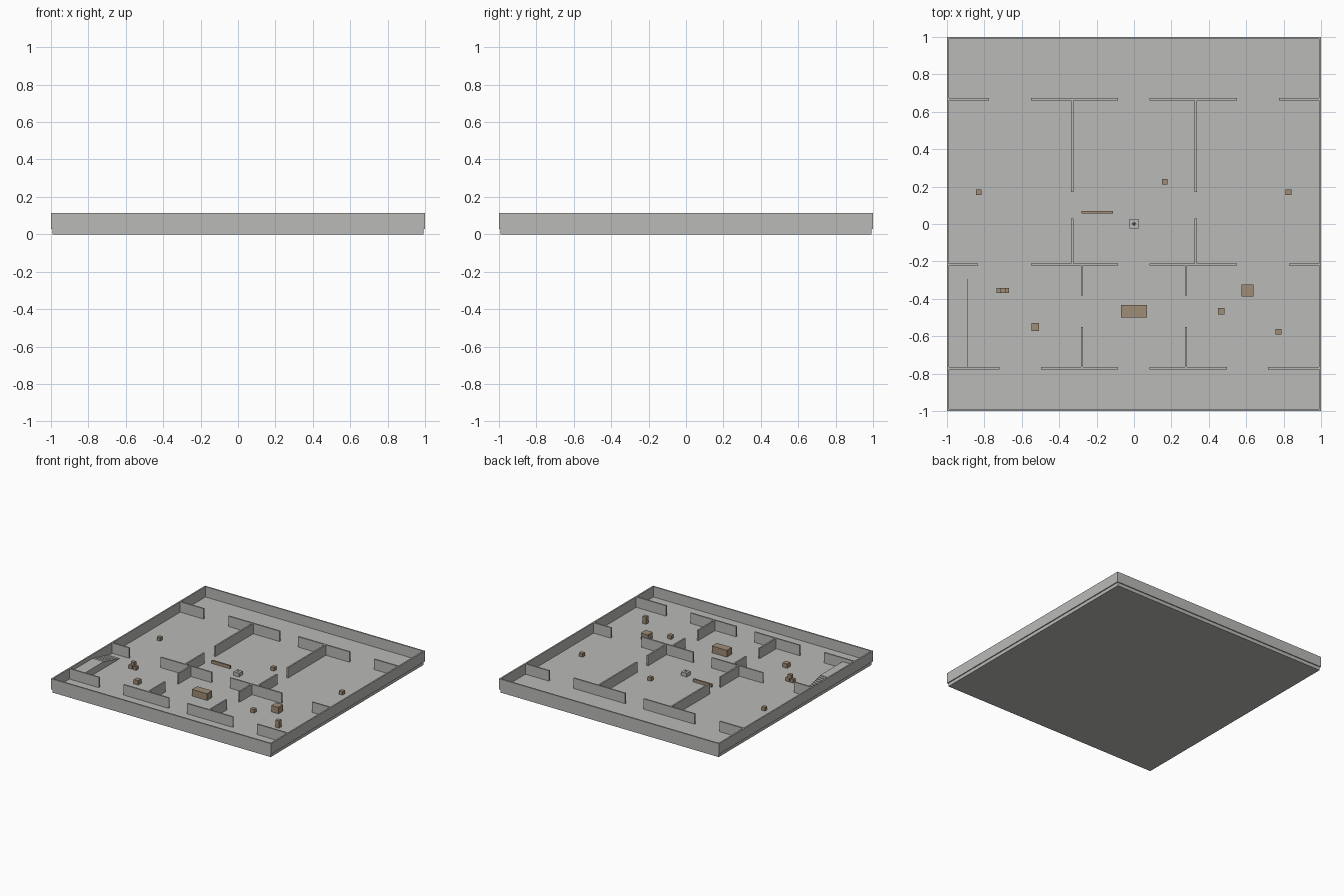
import bpy
import bmesh

cube = bpy.data.objects.get("Cube")
if cube:
    bpy.data.objects.remove(cube, do_unlink=True)


def material(name, rgb):
    m = bpy.data.materials.new(name)
    m.use_nodes = True
    m.diffuse_color = (*rgb, 1)
    m.node_tree.nodes["Principled BSDF"].inputs["Base Color"].default_value = (*rgb, 1)
    return m


STONE = material("grey stone", (0.49, 0.49, 0.475))
WOOD = material("brown wood", (0.35, 0.265, 0.18))

FLOOR = 0.03    # floor surface
TOP = 0.115     # top of every wall
INNER = 0.988   # inside face of the outer walls
THICK = 0.012   # wall thickness


def box(bm, x0, x1, y0, y1, z0, z1):
    """Add an axis-aligned box to a mesh."""
    verts = bmesh.ops.create_cube(bm, size=1)["verts"]
    for v in verts:
        v.co.x = x1 if v.co.x > 0 else x0
        v.co.y = y1 if v.co.y > 0 else y0
        v.co.z = z1 if v.co.z > 0 else z0


def finish(name, bm, mat):
    mesh = bpy.data.meshes.new(name)
    bm.to_mesh(mesh)
    bm.free()
    mesh.materials.append(mat)
    ob = bpy.data.objects.new(name, mesh)
    bpy.context.collection.objects.link(ob)
    return ob


def single(name, mat, *bounds):
    bm = bmesh.new()
    box(bm, *bounds)
    return finish(name, bm, mat)


def crate(name, x, y, w, d, h, base=FLOOR):
    return single(name, WOOD, x - w / 2, x + w / 2, y - d / 2, y + d / 2, base, base + h)


# Floor slab, set slightly in from the walls
single("floor", STONE, -0.992, 0.992, -0.992, 0.992, 0, FLOOR)

# Outer walls
bm = bmesh.new()
for s in (-1, 1):
    lo, hi = sorted((s * INNER, s))
    box(bm, -1, 1, lo, hi, FLOOR - 0.002, TOP)
    box(bm, lo, hi, -INNER, INNER, FLOOR - 0.002, TOP)
finish("outer_walls", bm, STONE)

# Cross walls: y, end of the middle piece, start of left and right side pieces
cross_walls = [
    (0.667, 0.55, -0.775, 0.775),
    (-0.217, 0.55, -0.834, 0.83),
    (-0.771, 0.497, -0.72, 0.717),
]
for i, (y, mid, left, right) in enumerate(cross_walls):
    bm = bmesh.new()
    for a, b in ((-INNER, left), (-mid, -0.085), (0.082, mid), (right, INNER)):
        box(bm, a, b, y - THICK / 2, y + THICK / 2, FLOOR, TOP)
    finish(f"cross_wall_{i + 1}", bm, STONE)

# Room dividers, mirrored across the centre
dividers = [(0.33, 0.17, 0.661), (0.33, -0.211, 0.03),
            (0.278, -0.383, -0.223), (0.278, -0.765, -0.55)]
for i, (x, y0, y1) in enumerate(dividers):
    bm = bmesh.new()
    for s in (-1, 1):
        box(bm, s * x - THICK / 2, s * x + THICK / 2, y0, y1, FLOOR, TOP)
    finish(f"divider_pair_{i + 1}", bm, STONE)

# Stairs climbing to a landing
STEPS, START, END, RISE = 10, -0.272, -0.497, 0.055
run = (END - START) / STEPS
bm = bmesh.new()
for i in range(STEPS):
    y = START + i * run
    box(bm, -INNER, -0.887, y + run, y, FLOOR, FLOOR + RISE * (i + 1) / STEPS)
finish("stairs", bm, STONE)
single("landing", STONE, -INNER, -0.887, -0.765, END, FLOOR, FLOOR + RISE)

# Central plinth with a small pointed marker
single("plinth", STONE, -0.025, 0.025, -0.023, 0.027, FLOOR, FLOOR + 0.03)
bm = bmesh.new()
bmesh.ops.create_cone(bm, cap_ends=True, segments=4, radius1=0.011, radius2=0, depth=0.014)
marker = finish("plinth_marker", bm, STONE)
marker.location = (0, 0.002, FLOOR + 0.037)

# Loose small crates
for i, (x, y) in enumerate([(-0.831, 0.17), (0.165, 0.225), (0.826, 0.17)]):
    crate(f"small_crate_{i + 1}", x, y, 0.03, 0.03, 0.03)

# Stacks of crates
for i, (x, z) in enumerate([(-0.72, 0), (-0.682, 0), (-0.701, 0.03)]):
    crate(f"pile_crate_{i + 1}", x, -0.355, 0.03, 0.028, 0.03, FLOOR + z)
for i in range(2):
    crate(f"stacked_crate_{i + 1}", 0.772, -0.576, 0.031, 0.031, 0.03, FLOOR + 0.03 * i)

# Larger furniture
crate("medium_crate", -0.528, -0.55, 0.042, 0.042, 0.035)
crate("table", 0, -0.466, 0.137, 0.066, 0.055)
crate("stool", 0.467, -0.466, 0.034, 0.034, 0.03)
crate("large_crate", 0.606, -0.356, 0.064, 0.064, 0.052)
crate("bench", -0.196, 0.062, 0.168, 0.013, 0.025)
